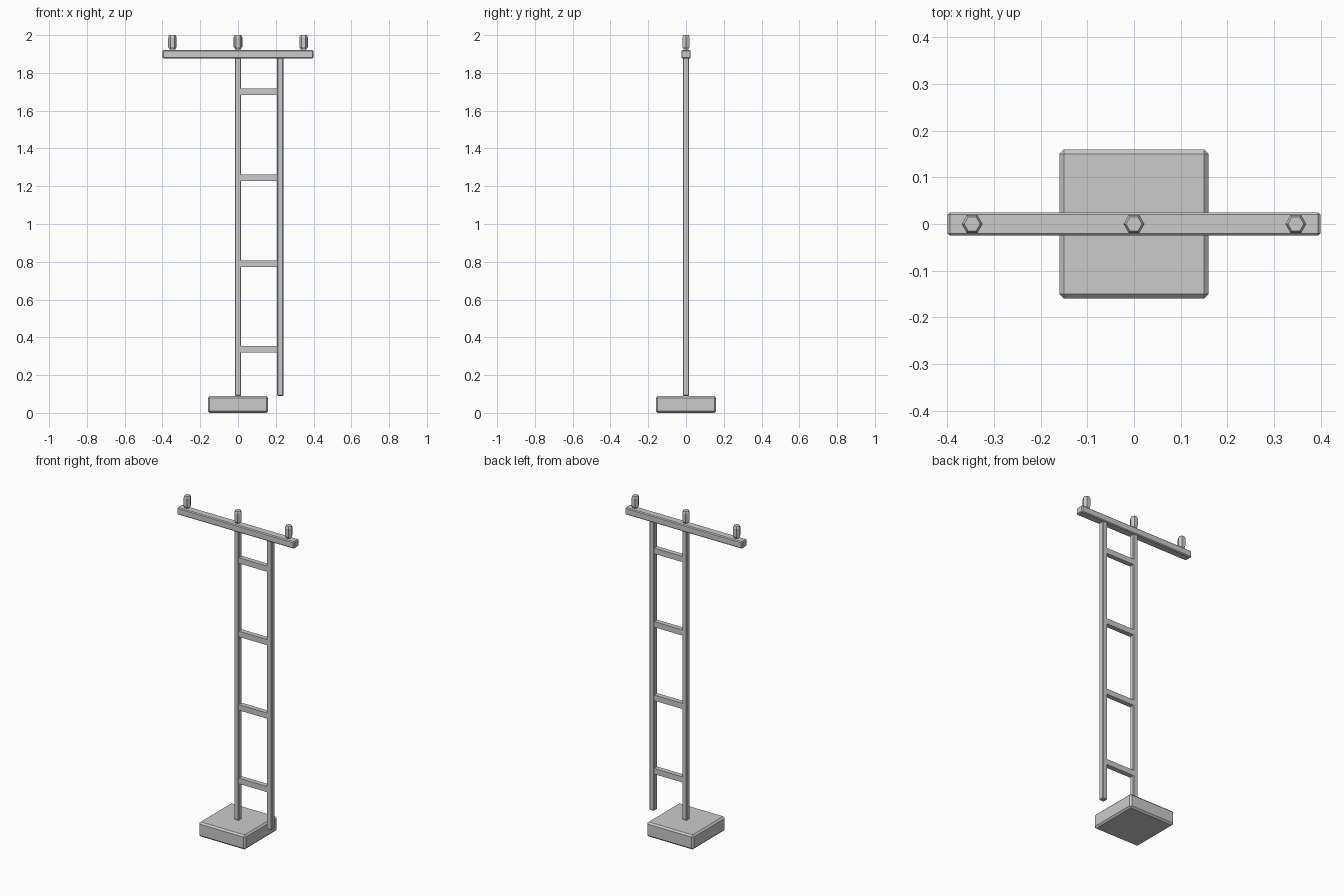
import bpy, bmesh, math

if "Cube" in bpy.data.objects:
    bpy.data.objects.remove(bpy.data.objects["Cube"])


def box(name, x, y, z, bevel=0.0):
    """Box from (min, max) ranges, with an optional one-segment chamfer."""
    bm = bmesh.new()
    bmesh.ops.create_cube(bm, size=1)
    for v in bm.verts:
        for i, (a, b) in enumerate((x, y, z)):
            v.co[i] = a if v.co[i] < 0 else b
    if bevel:
        bmesh.ops.bevel(bm, geom=bm.edges[:], offset=bevel, segments=1,
                        affect='EDGES', profile=0.5)
    return finish(name, bm)


def finish(name, bm):
    bmesh.ops.recalc_face_normals(bm, faces=bm.faces[:])
    me = bpy.data.meshes.new(name)
    bm.to_mesh(me)
    bm.free()
    ob = bpy.data.objects.new(name, me)
    bpy.context.collection.objects.link(ob)
    return ob


def lathe(name, cx, profile, sides=6):
    """Closed low-poly turned shape from (radius, height) points."""
    bm = bmesh.new()
    rings = [[bm.verts.new((cx + r * math.cos(math.tau * i / sides),
                            r * math.sin(math.tau * i / sides), z))
              for i in range(sides)] for r, z in profile]
    for lo, hi in zip(rings, rings[1:]):
        for i in range(sides):
            j = (i + 1) % sides
            bm.faces.new((lo[i], lo[j], hi[j], hi[i]))
    bm.faces.new(rings[0])
    bm.faces.new(rings[-1])
    return finish(name, bm)


# Footing block
box("base", (-0.16, 0.16), (-0.16, 0.16), (0, 0.09), 0.01)

# Two uprights: the main pole and the offset side rail
H = 0.0165
RAIL_X = 0.224
for name, x in (("main_pole", 0), ("side_rail", RAIL_X)):
    box(name, (x - H, x + H), (-H, H), (0.09, 1.885), 0.004)

# Rungs between the uprights
for i in range(4):
    z = 0.336 + i * 0.4545
    box(f"rung_{i + 1}", (0.01, RAIL_X - 0.01), (-0.015, 0.015),
        (z - 0.0175, z + 0.0175))

# Crossarm on top
box("crossarm", (-0.4, 0.4), (-0.025, 0.025), (1.877, 1.92), 0.005)

# Hexagonal insulators
for name, x in (("left", -0.347), ("middle", 0), ("right", 0.347)):
    lathe(f"insulator_{name}", x,
          [(0.015, 1.925), (0.0225, 1.938), (0.0225, 1.988), (0.017, 2.0)])
